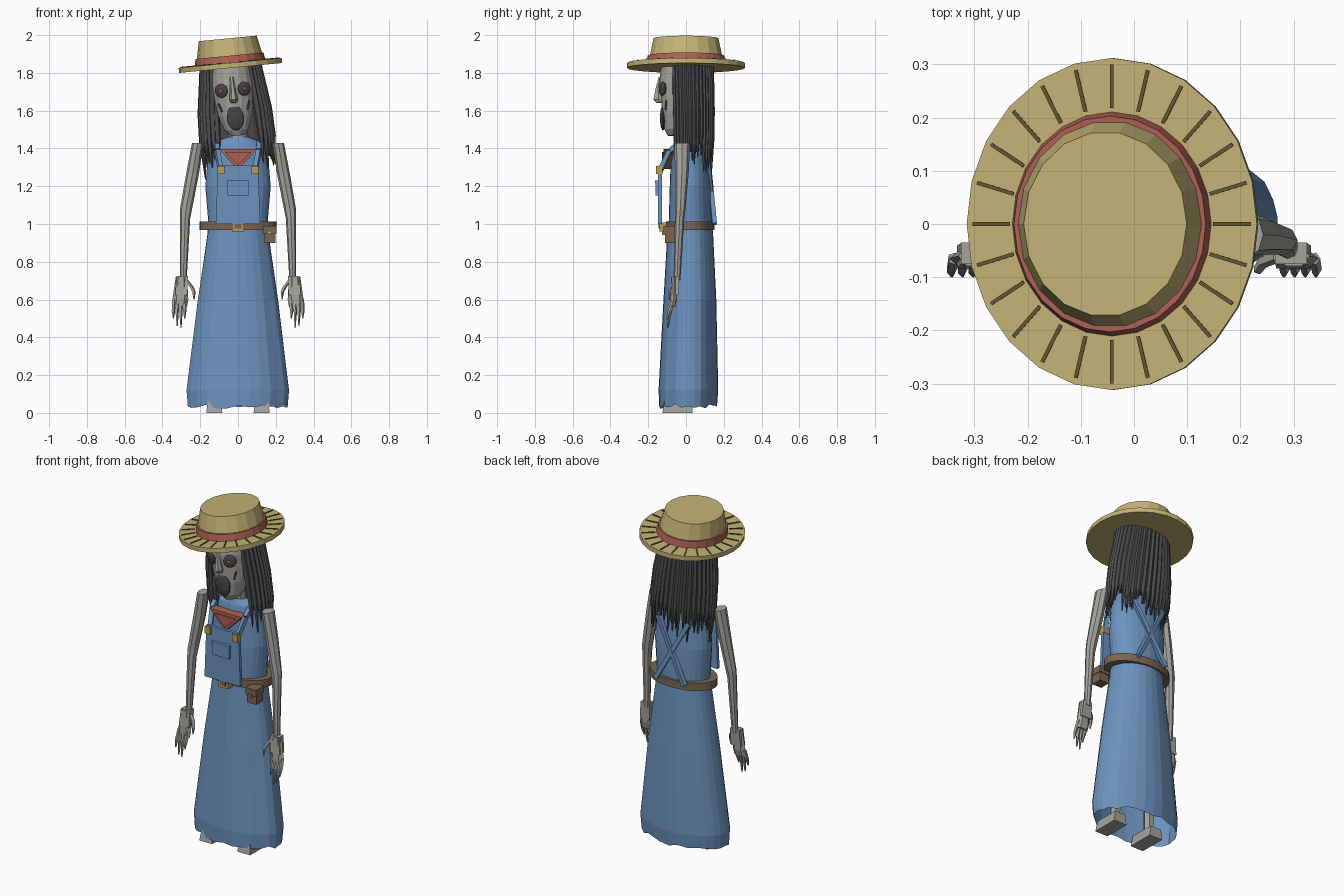
import bpy, bmesh, math, random
from mathutils import Matrix, Vector

random.seed(4)
cube = bpy.data.objects.get("Cube")
if cube:
    bpy.data.objects.remove(cube)


def material(name, r, g, b):
    m = bpy.data.materials.new(name)
    m.use_nodes = True
    m.diffuse_color = (r, g, b, 1)
    m.node_tree.nodes["Principled BSDF"].inputs["Base Color"].default_value = (r, g, b, 1)
    return m


BLUE = material("denim_blue", .15, .29, .52)
STRAW = material("straw", .55, .45, .18)
SLIT = material("dark_straw", .12, .09, .03)
SKIN = material("grey_skin", .38, .37, .34)
HAIR = material("charcoal_hair", .07, .073, .077)
RED = material("faded_red", .42, .12, .09)
BROWN = material("leather_brown", .2, .13, .09)
GOLD = material("brass", .5, .34, .09)
DARK = material("hollow_dark", .06, .055, .06)


def finish(name, bm, mat):
    bmesh.ops.remove_doubles(bm, verts=bm.verts, dist=.0001)
    bmesh.ops.recalc_face_normals(bm, faces=bm.faces)
    mesh = bpy.data.meshes.new(name)
    bm.to_mesh(mesh)
    bm.free()
    mesh.materials.append(mat)
    ob = bpy.data.objects.new(name, mesh)
    bpy.context.collection.objects.link(ob)
    return ob


def loft(bm, sections, sides, caps=True, turn=0.0):
    """Skin horizontal ellipses given as (x, y, z, rx, ry)."""
    rings = []
    for x, y, z, rx, ry in sections:
        angles = [turn + math.tau * i / sides for i in range(sides)]
        rings.append([bm.verts.new((x + rx * math.cos(a), y + ry * math.sin(a), z)) for a in angles])
    for low, high in zip(rings, rings[1:]):
        for i in range(sides):
            j = (i + 1) % sides
            bm.faces.new((low[i], low[j], high[j], high[i]))
    if caps:
        bm.faces.new(rings[0])
        bm.faces.new(rings[-1])
    return rings


def bar(bm, a, b, w, d):
    a, b = Vector(a), Vector(b)
    rot = (b - a).to_track_quat('Z', 'Y').to_matrix().to_4x4()
    size = Matrix.Diagonal((w, d, (b - a).length, 1))
    bmesh.ops.create_cube(bm, size=1, matrix=Matrix.Translation((a + b) / 2) @ rot @ size)


def plate(bm, outline, front, back):
    """Extrude an x-z outline from front to back along y."""
    rings = [[bm.verts.new((x, y, z)) for x, z in outline] for y in (front, back)]
    n = len(outline)
    for i in range(n):
        j = (i + 1) % n
        bm.faces.new((rings[0][i], rings[0][j], rings[1][j], rings[1][i]))
    for r in rings:
        bm.faces.new(r)


def rect(x, z, w, h):
    return [(x - w / 2, z - h / 2), (x + w / 2, z - h / 2), (x + w / 2, z + h / 2), (x - w / 2, z + h / 2)]


def blob(bm, centre, size, yaw=0.0):
    m = Matrix.Translation(centre) @ Matrix.Rotation(yaw, 4, 'Z') @ Matrix.Diagonal((*size, 1))
    bmesh.ops.create_uvsphere(bm, u_segments=14, v_segments=10, radius=1, matrix=m)


def lofted(name, mat, sections, sides, **kw):
    bm = bmesh.new()
    loft(bm, sections, sides, **kw)
    return finish(name, bm, mat)


def plated(name, mat, outline, front, back):
    bm = bmesh.new()
    plate(bm, outline, front, back)
    return finish(name, bm, mat)


# Dress: pleats fade out towards the waist, hem is ragged
bm = bmesh.new()
rings = loft(bm, [(0, .01, .035, .268, .152), (0, .012, .12, .275, .157), (0, .02, .6, .215, .139),
                  (0, .022, .95, .162, .121), (0, .022, 1.02, .158, .113), (0, .022, 1.2, .173, .108),
                  (0, .02, 1.35, .16, .1), (0, .015, 1.43, .132, .08), (0, 0, 1.46, .06, .055)], 28, caps=False)
pleat = [random.uniform(-.03, .02) for _ in rings[0]]
for ring, depth in zip(rings, (1, 1, .8, .3)):
    for v, p in zip(ring, pleat):
        v.co.x *= 1 + p * depth
        v.co.y *= 1 + p * depth
for v in rings[0]:
    v.co.z += random.uniform(-.012, .012)
finish("dress", bm, BLUE)

# Legs and feet
for s, side in ((-1, "right"), (1, "left")):
    lofted(side + "_leg", SKIN, [(s * .12, -.02, .05, .028, .028), (s * .1, .01, .5, .035, .035)], 6)
    bm = bmesh.new()
    plate(bm, rect(s * .125, .03, .085, .06), -.125, .035)
    for v in bm.verts:
        if v.co.z > .05:
            v.co.x += (s * .125 - v.co.x) * .15
            v.co.y += .01 if v.co.y < 0 else 0
    finish(side + "_foot", bm, SKIN)

# Arms and hands
for s, side in ((-1, "right"), (1, "left")):
    lofted(side + "_arm", SKIN, [(s * .213, -.02, 1.43, .03, .042), (s * .24, -.022, 1.27, .034, .036),
                                 (s * .275, -.03, 1.08, .032, .027), (s * .28, -.034, 1.03, .027, .025),
                                 (s * .29, -.048, .7, .018, .018)], 8)
    bm = bmesh.new()
    loft(bm, [(s * .295, -.055, .725, .042, .028), (s * .3, -.062, .625, .046, .03)], 4, turn=math.pi / 4)
    loft(bm, [(s * .3, -.06, .72, .03, .022), (s * .305, -.065, .6, .042, .02),
              (s * .31, -.07, .56, .04, .014)], 6)
    for i, tip in enumerate((.5, .45, .46, .5)):
        x = .279 + .02 * i
        loft(bm, [(s * x, -.065, .6, .011, .012), (s * (x + .004), -.085, .54, .01, .012),
                  (s * (x + .003), -.097, tip, .003, .004)], 5)
    loft(bm, [(s * .272, -.06, .7, .012, .012), (s * .245, -.07, .665, .012, .012),
              (s * .234, -.085, .64, .01, .01), (s * .233, -.09, .6, .003, .004)], 5)
    finish(side + "_hand", bm, SKIN)

# Bib, pocket, straps and clips
plated("bib", BLUE, [(-.118, 1), (.118, 1), (.106, 1.31), (-.106, 1.31)], -.147, -.128)
plated("bib_pocket", BLUE, rect(0, 1.19, .11, .078), -.162, -.145)
plated("bib_pocket_hem", BLUE, rect(0, 1.222, .116, .014), -.165, -.145)
bm = bmesh.new()
clips = bmesh.new()
for s in (-1, 1):
    path = [(s * .09, -.138, 1.28), (s * .11, -.085, 1.39), (s * .11, -.04, 1.43),
            (s * .11, .06, 1.43), (s * .1, .115, 1.36), (-s * .095, .15, 1.0)]
    for a, b in zip(path, path[1:]):
        bar(bm, a, b, .024, .024)
    plate(clips, rect(s * .09, 1.285, .036, .042), -.16, -.125)
finish("dress_straps", bm, BLUE)
finish("strap_clips", clips, GOLD)

# Kerchief
plated("kerchief", RED, [(-.105, 1.397), (.105, 1.397), (0, 1.29)], -.118, -.065)
plated("kerchief_fold", RED, [(-.07, 1.38), (.07, 1.38), (0, 1.312)], -.126, -.11)

# Belt, buckle and pouch
lofted("belt", BROWN, [(0, .022, z, .205 - i, .128 - i) for z, i in
                       ((.968, .04), (.968, 0), (1.014, 0), (1.014, .04), (.968, .04))], 28, caps=False)
plated("belt_buckle", GOLD, rect(0, .984, .066, .05), -.14, -.1)
plated("buckle_centre", BROWN, rect(0, .988, .036, .026), -.146, -.13)
plated("belt_pouch", BROWN, rect(.168, .942, .062, .085), -.112, -.05)
plated("pouch_flap", BROWN, rect(.168, .97, .07, .04), -.12, -.045)
plated("pouch_clasp", GOLD, rect(.168, .95, .016, .018), -.127, -.11)

# Neck
lofted("neck", SKIN, [(0, 0, 1.42, .055, .05), (0, -.015, 1.56, .046, .045)], 10)

# Head with long face
head = [lofted("head", SKIN, [(0, -.052, 1.468, .036, .045), (0, -.045, 1.5, .064, .069),
                              (0, -.033, 1.58, .094, .094), (0, -.028, 1.66, .108, .104),
                              (0, -.025, 1.74, .114, .117), (0, -.02, 1.84, .108, .112)], 16),
        lofted("nose", SKIN, [(0, -.138, 1.78, .01, .008), (0, -.148, 1.72, .014, .014),
                              (0, -.146, 1.66, .022, .03), (0, -.138, 1.642, .016, .018)], 6)]
bm, pupils = bmesh.new(), bmesh.new()
for s in (-1, 1):
    blob(bm, (s * .061, -.124, 1.712), (.037, .013, .037), s * .45)
    blob(pupils, (s * .063, -.138, 1.712), (.009, .004, .009), s * .45)
    bar(bm, (s * .082, -.105, 1.645), (s * .066, -.108, 1.6), .008, .008)
blob(bm, (0, -.122, 1.562), (.047, .016, .066))
head.append(finish("eye_sockets_and_mouth", bm, DARK))
head.append(finish("pupils", pupils, RED))

# Hair: a solid mass behind the face with hanging tapered strands
head.append(lofted("hair_mass", HAIR, [(0, .045, 1.85, .135, .085), (0, .05, 1.65, .145, .075),
                                       (0, .06, 1.42, .15, .06)], 14))
bm = bmesh.new()
COUNT = 30
for layer in range(2):
    for i in range(COUNT):
        t = (i + layer * .5) / (COUNT - 1)
        a = math.radians(-48 + 276 * t)
        c, n = math.cos(a), math.sin(a)
        tip = 1.31 + random.uniform(-.06, .09) + .05 * layer
        k = 1 - .08 * layer
        y = .022 + n * .11 * k
        loft(bm, [(c * .145 * k, y, 1.85, .018, .016), (c * .178 * k, y + .005, 1.6, .02, .016),
                  (c * .188 * k, y + .006, 1.45, .016, .013), (c * .188 * k, y + .004, tip, .003, .003)],
             5, turn=a)
head.append(finish("hair_strands", bm, HAIR))

# Straw hat
head.append(lofted("hat_brim", STRAW, [(0, 0, 1.828, .274, .312), (0, 0, 1.855, .274, .312)], 24))
head.append(lofted("hat_crown", STRAW, [(0, 0, 1.85, .182, .203), (0, 0, 1.985, .154, .174)], 18))
head.append(lofted("hat_band", RED, [(0, 0, 1.853, .188, .211), (0, 0, 1.893, .181, .203)], 24))
bm = bmesh.new()
for i in range(24):
    a = math.tau * i / 24
    p = Vector((.274 * math.cos(a), .312 * math.sin(a), 0))
    up = Vector((0, 0, 1.855))
    bar(bm, p * .7 + up, p * .96 + up, .007, .008)
head.append(finish("brim_slits", bm, SLIT))

# Tip the head, hair and hat to one side
pivot = Matrix.Translation((0, 0, 1.42))
tilt = pivot @ Matrix.Rotation(math.radians(-5.5), 4, 'Y') @ pivot.inverted()
for ob in head:
    ob.data.transform(tilt)
